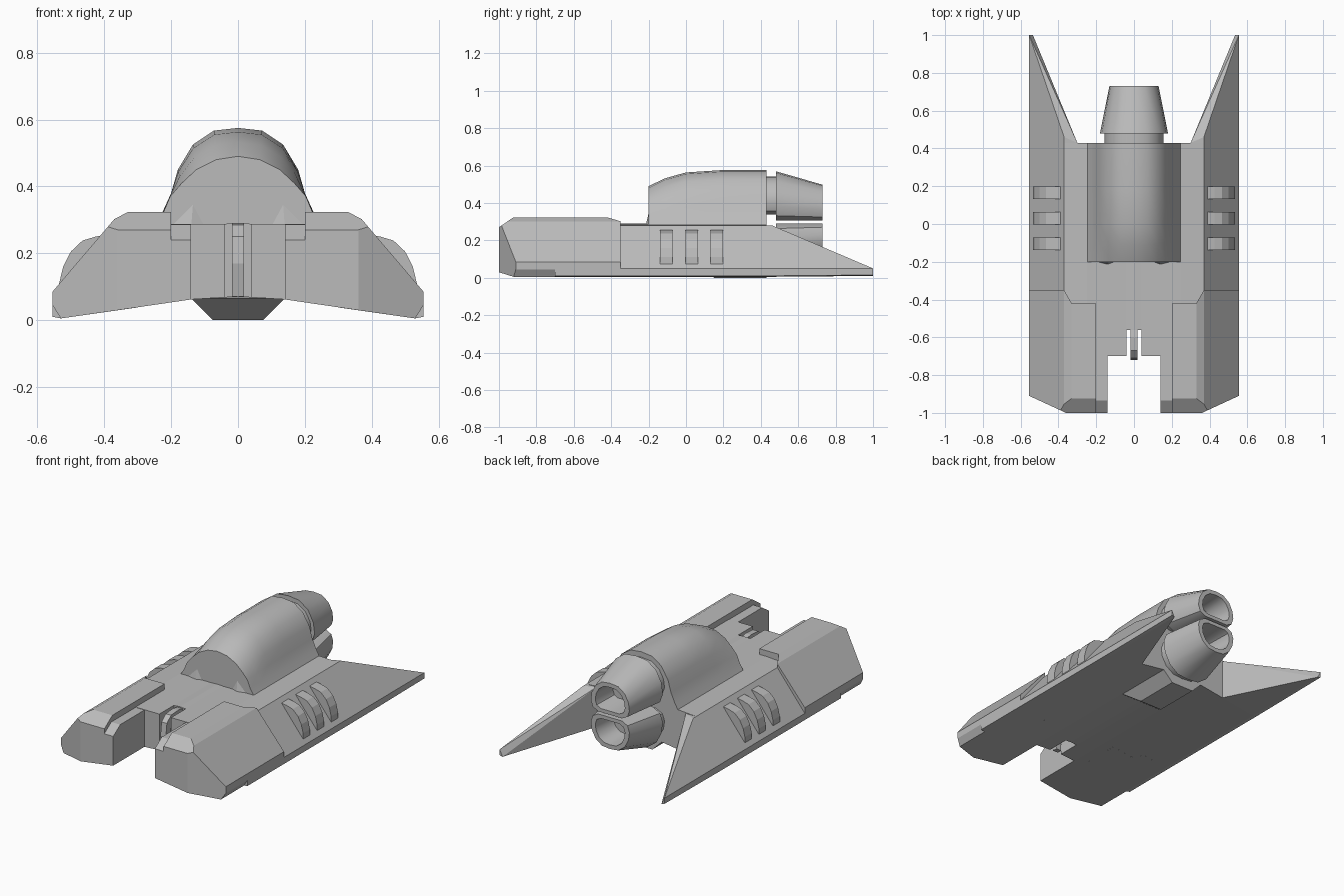
import bpy, bmesh, math
from mathutils import Vector

cube = bpy.data.objects.get("Cube")
if cube:
    bpy.data.objects.remove(cube, do_unlink=True)

GREY = (0.5, 0.5, 0.5, 1)
mat = bpy.data.materials.new("hull_grey")
mat.use_nodes = True
mat.diffuse_color = GREY
mat.node_tree.nodes["Principled BSDF"].inputs["Base Color"].default_value = GREY


def finish(name, bm, mirror=False, smooth=False):
    bmesh.ops.recalc_face_normals(bm, faces=bm.faces[:])
    mesh = bpy.data.meshes.new(name)
    bm.to_mesh(mesh)
    bm.free()
    mesh.materials.append(mat)
    obj = bpy.data.objects.new(name, mesh)
    bpy.context.collection.objects.link(obj)
    if mirror:
        mod = obj.modifiers.new("Mirror", "MIRROR")
        mod.use_mirror_merge = False
    if smooth:
        bpy.ops.object.select_all(action="DESELECT")
        obj.select_set(True)
        bpy.context.view_layer.objects.active = obj
        bpy.ops.object.shade_smooth_by_angle(angle=math.radians(35))
    return obj


def loft(name, rings, **kw):
    """Skin equal-length closed rings and cap both ends."""
    bm = bmesh.new()
    loops = [[bm.verts.new(p) for p in ring] for ring in rings]
    n = len(loops[0])
    for a, b in zip(loops, loops[1:]):
        for i in range(n):
            j = (i + 1) % n
            bm.faces.new((a[i], a[j], b[j], b[i]))
    bm.faces.new(loops[0])
    bm.faces.new(loops[-1])
    return finish(name, bm, **kw)


def prism(name, section, y0, y1, cuts=()):
    """Extrude an xz section along y, slice it with planes, mirror it."""
    bm = bmesh.new()
    a = [bm.verts.new((x, y0, z)) for x, z in section]
    b = [bm.verts.new((x, y1, z)) for x, z in section]
    bm.faces.new(a)
    bm.faces.new(b)
    for i in range(len(a)):
        j = (i + 1) % len(a)
        bm.faces.new((a[i], a[j], b[j], b[i]))
    bmesh.ops.recalc_face_normals(bm, faces=bm.faces[:])
    for co, no in cuts:
        bmesh.ops.bisect_plane(bm, geom=bm.verts[:] + bm.edges[:] + bm.faces[:],
                               plane_co=co, plane_no=Vector(no).normalized(), clear_outer=True)
        bmesh.ops.holes_fill(bm, edges=[e for e in bm.edges if e.is_boundary], sides=0)
    return finish(name, bm, mirror=True)


def hull(name, points, mirror=True):
    bm = bmesh.new()
    for p in points:
        bm.verts.new(p)
    bmesh.ops.convex_hull(bm, input=bm.verts[:])
    bmesh.ops.dissolve_limit(bm, angle_limit=0.02, verts=bm.verts[:], edges=bm.edges[:])
    return finish(name, bm, mirror=mirror)


# Main hull with a narrow groove open at the nose slot
prism("hull_centre", [(0, .07), (.04, .068), (.04, .288), (0, .29)], -.56, .43)
prism("hull_side", [(.04, .068), (.14, .062), (.53, .005), (.555, .01), (.555, .05),
                    (.37, .28), (.25, .288), (.04, .288)], -.7, .43)

# Swept wing tails
hull("wing_tail", [(.3, .43, .28), (.37, .43, .28), (.37, .46, .28), (.3, .43, .038),
                   (.53, .43, .005), (.555, .43, .01), (.555, .43, .05),
                   (.555, 1, .05), (.555, 1, .015), (.535, 1, .01)])

# Front prongs: inner deck strip, raised block and outer sloped block
nose_bevel = (0, -.055, .08)
nose_cut = ((0, -1, .27), nose_bevel)
prism("prong_inner_strip", [(.14, .062), (.2, .053), (.2, .286), (.14, .286)], -1, -.65,
      [((0, -1, .24), nose_bevel)])
prism("prong_block", [(.2, .053), (.33, .034), (.33, .323), (.2, .323)], -1, -.42, [nose_cut])
prism("prong_outer", [(.33, .034), (.53, .005), (.555, .045), (.555, .085),
                      (.37, .302), (.33, .323)], -1, -.35,
      [nose_cut, ((.36, -1, 0), (.09, -.195, 0)), ((.33, -.42, 0), (-.07, .04, 0))])

# Keel bulge under the tail
hull("keel", [(.075, .15, 0), (.14, .06, .064), (.075, .43, 0), (.14, .43, .064),
              (0, .06, .064), (0, .15, 0), (0, .43, 0), (0, .43, .1)])

# Curved hook in the nose groove
hook = [(-.54, .28), (-.6, .29), (-.67, .285), (-.71, .25), (-.72, .17), (-.7, .07),
        (-.67, .07), (-.68, .16), (-.67, .22), (-.63, .245), (-.54, .235)]
loft("nose_hook", [[(x, y, z) for y, z in hook] for x in (-.018, .018)])

# Arched fins on the wings
fin = [(.535, .07), (.535, .11), (.523, .16), (.5, .205), (.465, .238), (.425, .25), (.39, .256)]
for i, y in enumerate((-.105, .03, .165)):
    prism("wing_fin_%d" % (i + 1), fin, y - .033, y + .033)

# Cabin dome, blended from the low front arch to the full arch
front = [(.25, .28), (.222, .325), (.203, .37), (.17, .408), (.125, .45), (.065, .48), (0, .49)]
full = [(.25, .28), (.225, .325), (.2, .38), (.18, .45), (.135, .525), (.072, .567), (0, .575)]
rings = []
for y, t in ((-.2, 0), (-.11, .5), (0, .86), (.18, 1), (.43, 1)):
    half = [(a + (c - a) * t, b + (d - b) * t) for (a, b), (c, d) in zip(front, full)]
    rings.append([(x, y, z) for x, z in half] + [(-x, y, z) for x, z in half[-2::-1]])
loft("cabin_dome", rings, smooth=True)
hull("dome_gusset", [(.1, -.2, .28), (.2, -.2, .28), (.135, -.2, .345), (.14, -.215, .28)])

# Twin engines: hollow D-shaped nozzles, flat sides facing each other
d_half = [(.62, 0), (.9, .1), (1, .3), (.95, .55), (.76, .8), (.42, .97), (0, 1)]
d_shape = d_half + [(-x, z) for x, z in d_half[-2::-1]]
MID = .2975


def d_ring(y, width, low, high, side):
    return [(x * width, y, MID + side * (low + z * (high - low))) for x, z in d_shape]


for label, side in (("upper", 1), ("lower", -1)):
    loft(label + "_engine_neck", [d_ring(y, .157, .04, .245, side) for y in (.42, .5)], smooth=True)
    loft(label + "_engine_nozzle",
         [d_ring(.48, .18, .008, .272, side), d_ring(.73, .13, .008, .2, side),
          d_ring(.73, .1, .03, .175, side), d_ring(.58, .085, .04, .165, side)], smooth=True)
